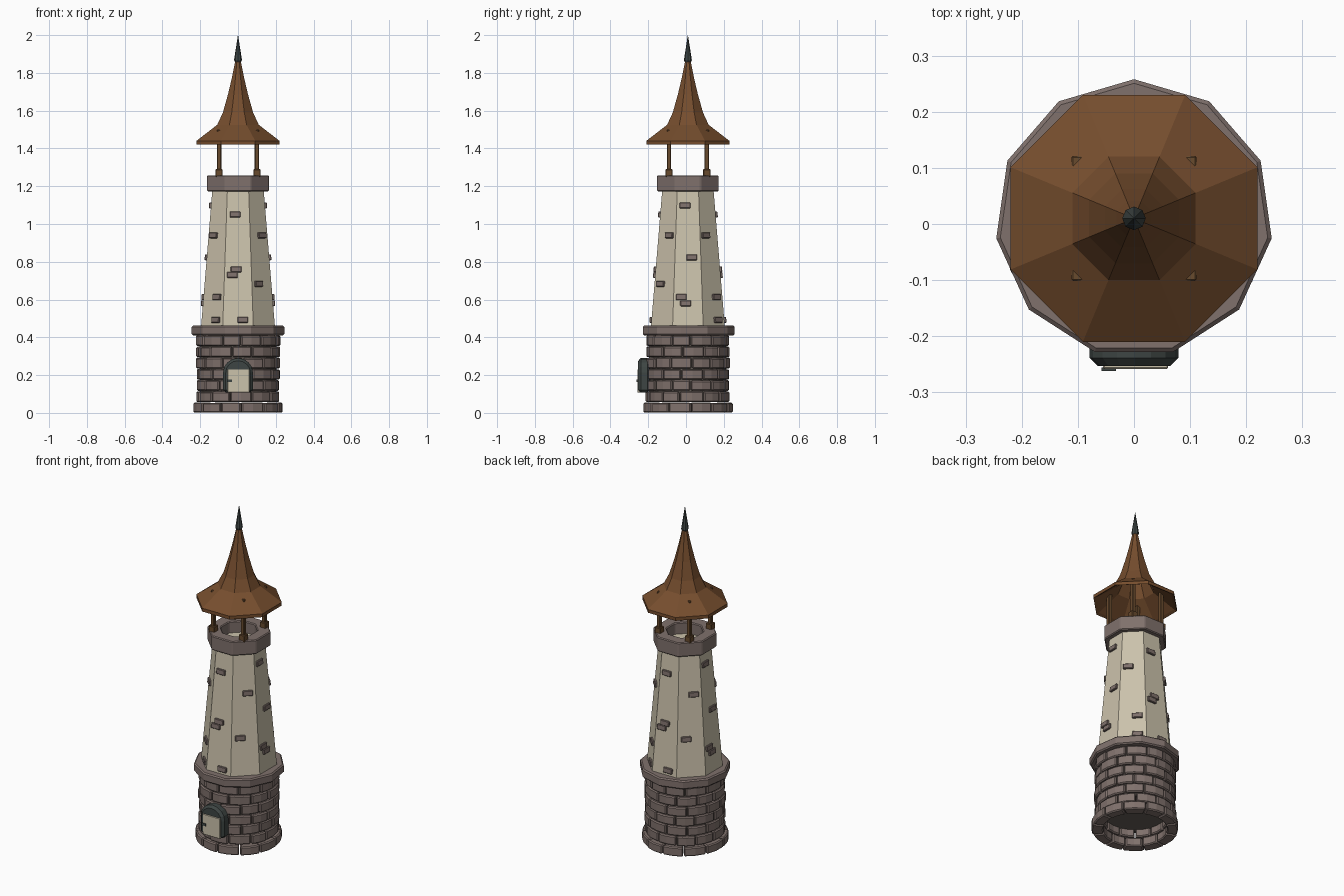
import bpy, bmesh, math, random
from mathutils import Matrix, Vector

if "Cube" in bpy.data.objects:
    bpy.data.objects.remove(bpy.data.objects["Cube"])

random.seed(4)
CY = 0.01                      # the tower axis sits slightly behind y = 0
C8 = 1 / math.cos(math.pi / 8)   # apothem -> corner radius of an octagon


def mat(name, rgb):
    m = bpy.data.materials.new(name)
    m.diffuse_color = (*rgb, 1)
    m.use_nodes = True
    m.node_tree.nodes["Principled BSDF"].inputs["Base Color"].default_value = m.diffuse_color
    return m


STONE = mat("stone", (0.215, 0.165, 0.15))
PLASTER = mat("plaster", (0.60, 0.54, 0.41))
ROOF = mat("roof_brown", (0.18, 0.075, 0.027))
WOOD = mat("post_wood", (0.14, 0.07, 0.027))
IRON = mat("dark_iron", (0.048, 0.06, 0.057))
MORTAR = mat("mortar", (0.13, 0.11, 0.095))


def finish(name, bm, material, bevel=0):
    bmesh.ops.recalc_face_normals(bm, faces=bm.faces)
    me = bpy.data.meshes.new(name)
    bm.to_mesh(me)
    bm.free()
    me.materials.append(material)
    ob = bpy.data.objects.new(name, me)
    bpy.context.collection.objects.link(ob)
    if bevel:
        b = ob.modifiers.new("bevel", 'BEVEL')
        b.width, b.segments, b.limit_method = bevel, 1, 'ANGLE'
        b.angle_limit = math.radians(35)
    return ob


def lathe(name, profile, n, start, material, closed=True, bevel=0):
    """Spin (radius, z) points into an n-sided solid; closed makes a ring."""
    bm = bmesh.new()
    rings = []
    for r, z in profile:
        rings.append([bm.verts.new((r * math.cos(start + math.tau * i / n),
                                    CY + r * math.sin(start + math.tau * i / n), z))
                      for i in range(n)])
    pairs = list(zip(rings, rings[1:]))
    if closed:
        pairs.append((rings[-1], rings[0]))
    else:
        bm.faces.new(rings[0])
        bm.faces.new(rings[-1])
    for a, b in pairs:
        for i in range(n):
            j = (i + 1) % n
            bm.faces.new((a[i], a[j], b[j], b[i]))
    return finish(name, bm, material, bevel)


def oct_profile(pts):
    return [(a * C8, z) for a, z in pts]


def box(bm, size, matrix):
    bmesh.ops.create_cube(bm, size=1, matrix=matrix @ Matrix.Diagonal((*size, 1)))


def brick(bm, r0, r1, a0, a1, z0, z1, segs=2):
    """One curved brick."""
    cols = []
    for i in range(segs + 1):
        a = a0 + (a1 - a0) * i / segs
        cols.append([bm.verts.new((r * math.cos(a), CY + r * math.sin(a), z))
                     for r, z in ((r0, z0), (r1, z0), (r1, z1), (r0, z1))])
    for p, q in zip(cols, cols[1:]):
        for k in range(4):
            bm.faces.new((p[k], p[(k + 1) % 4], q[(k + 1) % 4], q[k]))
    bm.faces.new(cols[0])
    bm.faces.new(cols[-1])


def course(bm, n, r0, r1, z0, z1, shift):
    step = math.tau / n
    cuts = [shift + step * (i + random.uniform(-0.1, 0.1)) for i in range(n)]
    cuts.append(cuts[0] + math.tau)
    for a, b in zip(cuts, cuts[1:]):
        brick(bm, r0, r1 + random.uniform(-0.004, 0.004), a + 0.012, b - 0.012,
              z0 + 0.001, z1 - 0.001 - random.uniform(0, 0.004))


# foot ring and brick wall
bm = bmesh.new()
course(bm, 12, 0.175, 0.236, 0, 0.057, 0.1)
finish("foot_bricks", bm, STONE, 0.006)
bm = bmesh.new()
for k in range(6):
    course(bm, 12, 0.17, 0.221, 0.056 + k * 0.0595, 0.056 + (k + 1) * 0.0595,
           0.1 + (k + 1) % 2 * math.pi / 12)
finish("wall_bricks", bm, STONE, 0.006)
lathe("mortar_core", [(0.205, 0.1), (0.205, 0.42)], 24, 0, MORTAR, False)

# eleven-sided collar
lathe("collar", [(0.17, 0.41), (0.248, 0.41), (0.248, 0.462), (0.17, 0.462)],
      11, math.pi / 2, STONE, bevel=0.007)

# tapered plaster shaft and crown
lathe("shaft", oct_profile([(0.196, 0.45), (0.135, 1.19)]), 8, math.pi / 8,
      PLASTER, False)
lathe("crown", oct_profile([(0.095, 1.172), (0.163, 1.172), (0.163, 1.258), (0.095, 1.258)]),
      8, math.pi / 8, STONE, bevel=0.005)

# stones showing through the plaster: (sideways offset, height) per face
FACES = {
    -90: [(-0.015, 1.05), (-0.01, 0.76), (-0.03, 0.73), (0.025, 0.492)],
    -45: [(0.02, 0.94), (-0.025, 0.683)],
    0: [(-0.015, 1.098), (0.02, 0.823), (-0.035, 0.613), (-0.012, 0.58)],
    45: [(-0.025, 0.94), (0.028, 0.613), (0.03, 0.492)],
}
bm = bmesh.new()
lean = math.atan2(0.061, 0.74)
for deg, spots in FACES.items():
    for turn in (0, 180):
        rot = Matrix.Rotation(math.radians(deg + turn), 4, 'Z')
        for t, z in spots:
            apo = 0.196 - 0.061 * (z - 0.45) / 0.74
            box(bm, (0.022, 0.057, 0.031),
                Matrix.Translation((0, CY, 0)) @ rot @ Matrix.Translation((apo, t, z))
                @ Matrix.Rotation(-lean, 4, 'Y'))
finish("shaft_stones", bm, STONE, 0.003)

# four posts with foot blocks
bm = bmesh.new()
for x in (-0.1, 0.1):
    for y in (-0.1, 0.1):
        box(bm, (0.023, 0.023, 0.26), Matrix.Translation((x, CY + y, 1.37)))
        box(bm, (0.038, 0.038, 0.04), Matrix.Translation((x, CY + y, 1.27)))
finish("roof_posts", bm, WOOD, 0.003)

# flared hollow roof
lathe("roof", oct_profile([(0.22, 1.42), (0.22, 1.44), (0.11, 1.525), (0.08, 1.59),
                           (0.052, 1.69), (0.031, 1.78), (0.013, 1.87),
                           (0.003, 1.86), (0.015, 1.78), (0.068, 1.58),
                           (0.098, 1.512), (0.205, 1.428)]),
      8, math.pi / 8, ROOF)

# spire tip
lathe("spire_tip", [(0.015, 1.855), (0.021, 1.868), (0.0005, 2.0)], 8, 0, IRON, False)


# arched door
def arch(name, half, z0, spring, rise, y0, y1, material, bevel):
    bm = bmesh.new()
    pts = [(-half, z0), (half, z0)]
    pts += [(half * math.cos(math.pi * i / 8), spring + rise * math.sin(math.pi * i / 8))
            for i in range(9)]
    f = bm.faces.new([bm.verts.new((x, y0, z)) for x, z in pts])
    ext = bmesh.ops.extrude_face_region(bm, geom=[f])
    for v in ext["geom"]:
        if isinstance(v, bmesh.types.BMVert):
            v.co.y = y1
    return finish(name, bm, material, bevel)


arch("door_surround", 0.079, 0.108, 0.215, 0.075, -0.253, -0.19, IRON, 0.014)
bm = bmesh.new()
box(bm, (0.116, 0.02, 0.122), Matrix.Translation((0.003, -0.248, 0.17)))
finish("door_panel", bm, PLASTER, 0.002)
bm = bmesh.new()
box(bm, (0.026, 0.006, 0.014), Matrix.Translation((-0.045, -0.259, 0.17)))
finish("door_latch", bm, IRON)
